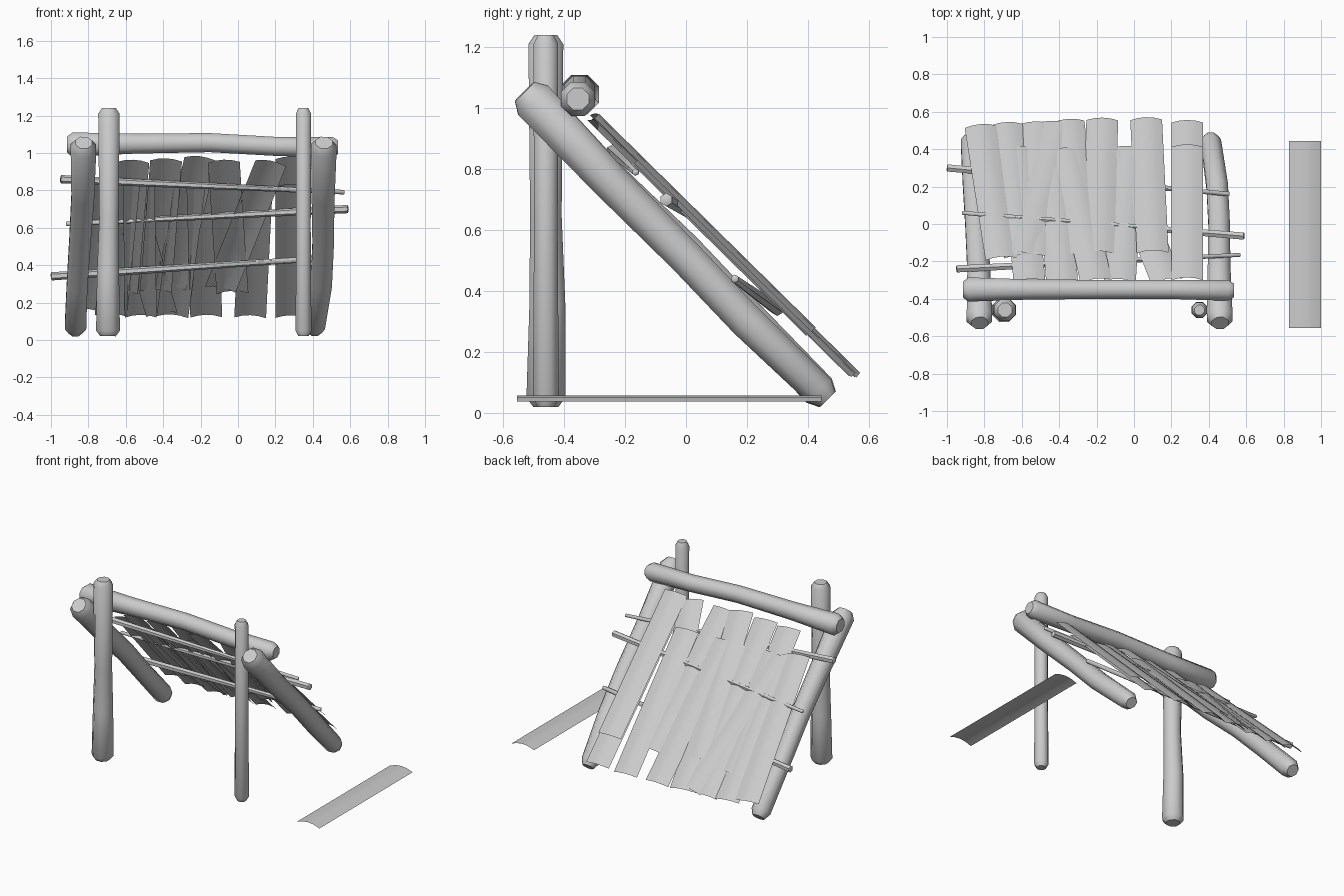
import bpy, bmesh, math
from mathutils import Vector, Matrix

if "Cube" in bpy.data.objects:
    bpy.data.objects.remove(bpy.data.objects["Cube"])


def finish(name, bm, matrix=None):
    me = bpy.data.meshes.new(name)
    bm.to_mesh(me)
    bm.free()
    me.shade_smooth()
    me.set_sharp_from_angle(angle=math.radians(50))
    ob = bpy.data.objects.new(name, me)
    bpy.context.collection.objects.link(ob)
    if matrix:
        ob.matrix_world = matrix
    return ob


def log(name, points, radii, sides=8, chamfer=0.03):
    """Rough round timber along a path, with chamfered ends."""
    pts = [Vector(p) for p in points]
    axis = (pts[-1] - pts[0]).normalized()
    ref = Vector((1, 0, 0)) if abs(axis.x) < 0.7 else Vector((0, 0, 1))
    u = axis.cross(ref).normalized()
    v = axis.cross(u)
    # insert the chamfer rings at both ends
    rings = [(pts[0], radii[0] * 0.65), (pts[0] + axis * chamfer, radii[0])]
    rings += list(zip(pts[1:-1], radii[1:-1]))
    rings += [(pts[-1] - axis * chamfer, radii[-1]), (pts[-1], radii[-1] * 0.65)]
    bm = bmesh.new()
    loops = []
    for c, r in rings:
        loops.append([bm.verts.new(c + r * (math.cos(a) * u + math.sin(a) * v))
                      for a in (2 * math.pi * (i + 0.5) / sides for i in range(sides))])
    for a, b in zip(loops, loops[1:]):
        for i in range(sides):
            j = (i + 1) % sides
            bm.faces.new((a[i], a[j], b[j], b[i]))
    bm.faces.new(loops[0][::-1])
    bm.faces.new(loops[-1])
    bmesh.ops.recalc_face_normals(bm, faces=bm.faces)
    return finish(name, bm)


def plank(name, matrix):
    """Thin bark sheet, 1.0 long and 0.17 wide, bowed across its width."""
    bm = bmesh.new()
    rows = []
    for y in (-0.5, 0.5):
        rows.append([bm.verts.new((0.085 * t, y, -0.02 * t * t))
                     for t in (-1, -0.5, 0, 0.5, 1)])
    for i in range(4):
        bm.faces.new((rows[0][i], rows[0][i + 1], rows[1][i + 1], rows[1][i]))
    return finish(name, bm, matrix)


# Upright posts at the front
log("left_post", [(-0.695, -0.46, 0.02), (-0.695, -0.455, 0.35), (-0.69, -0.46, 0.65),
                  (-0.69, -0.46, 1.24)], [0.069, 0.064, 0.056, 0.062])
log("right_post", [(0.35, -0.46, 0.02), (0.35, -0.46, 0.6), (0.35, -0.46, 1.24)],
    [0.046, 0.042, 0.044])

# Sloping side rafters
log("left_rafter", [(-0.825, -0.53, 1.055), (-0.83, -0.25, 0.765), (-0.845, 0.0, 0.53),
                    (-0.86, 0.22, 0.3), (-0.87, 0.465, 0.045)],
    [0.074, 0.066, 0.062, 0.06, 0.062], chamfer=0.04)
log("right_rafter", [(0.46, -0.53, 1.055), (0.455, -0.25, 0.76), (0.455, 0.0, 0.51),
                     (0.445, 0.2, 0.3), (0.41, 0.465, 0.045)],
    [0.074, 0.066, 0.062, 0.062, 0.058], chamfer=0.04)

# Ridge log across the top
log("ridge_log", [(-0.915, -0.35, 1.045), (-0.55, -0.35, 1.05), (-0.15, -0.35, 1.055),
                  (0.2, -0.35, 1.035), (0.535, -0.355, 1.03)],
    [0.07, 0.058, 0.055, 0.055, 0.06])

# Thin cross poles carrying the roof
poles = [((-0.95, -0.24, 0.86), (0.57, -0.165, 0.79), 0.022, 0.012),
         ((-0.92, 0.06, 0.62), (0.59, -0.065, 0.70), 0.012, 0.022),
         ((-1.0, 0.30, 0.34), (0.51, 0.16, 0.44), 0.022, 0.014)]
for i, (a, b, ra, rb) in enumerate(poles):
    mid = (Vector(a) + Vector(b)) / 2
    log(f"cross_pole_{i + 1}", [a, mid, b], [ra, (ra + rb) / 2, rb], sides=6, chamfer=0.004)

# Roof planks: x and y of the upper end, x and y of the lower end, height offset
SLOPE = -0.985
roof = [(-0.71, -0.17, -0.82, 0.53, 0.695), (-0.61, -0.16, -0.68, 0.54, 0.68),
        (-0.53, -0.16, -0.52, 0.545, 0.675), (-0.60, -0.14, -0.41, 0.54, 0.69),
        (-0.26, -0.14, -0.35, 0.555, 0.69), (-0.19, -0.14, -0.17, 0.565, 0.695),
        (0.10, -0.14, 0.065, 0.57, 0.695), (0.285, -0.15, 0.285, 0.55, 0.68),
        (-0.56, -0.285, -0.62, 0.41, 0.675), (-0.385, -0.29, -0.44, 0.41, 0.68),
        (-0.205, -0.28, -0.36, 0.40, 0.695), (-0.075, -0.285, -0.03, 0.41, 0.675),
        (0.17, -0.28, -0.09, 0.38, 0.67), (0.285, -0.285, 0.285, 0.425, 0.70)]
normal = Vector((0, -SLOPE, 1)).normalized()
for i, (xt, yt, xb, yb, h) in enumerate(roof):
    top = Vector((xt, yt, h + SLOPE * yt))
    low = Vector((xb, yb, h + SLOPE * yb))
    d = (low - top).normalized()
    m = Matrix((d.cross(normal), d, normal)).transposed().to_4x4()
    m.translation = (top + low) / 2
    plank(f"roof_plank_{i + 1}", m)

# Spare plank lying beside the shelter
plank("loose_plank", Matrix.Translation((0.915, -0.055, 0.057)))
